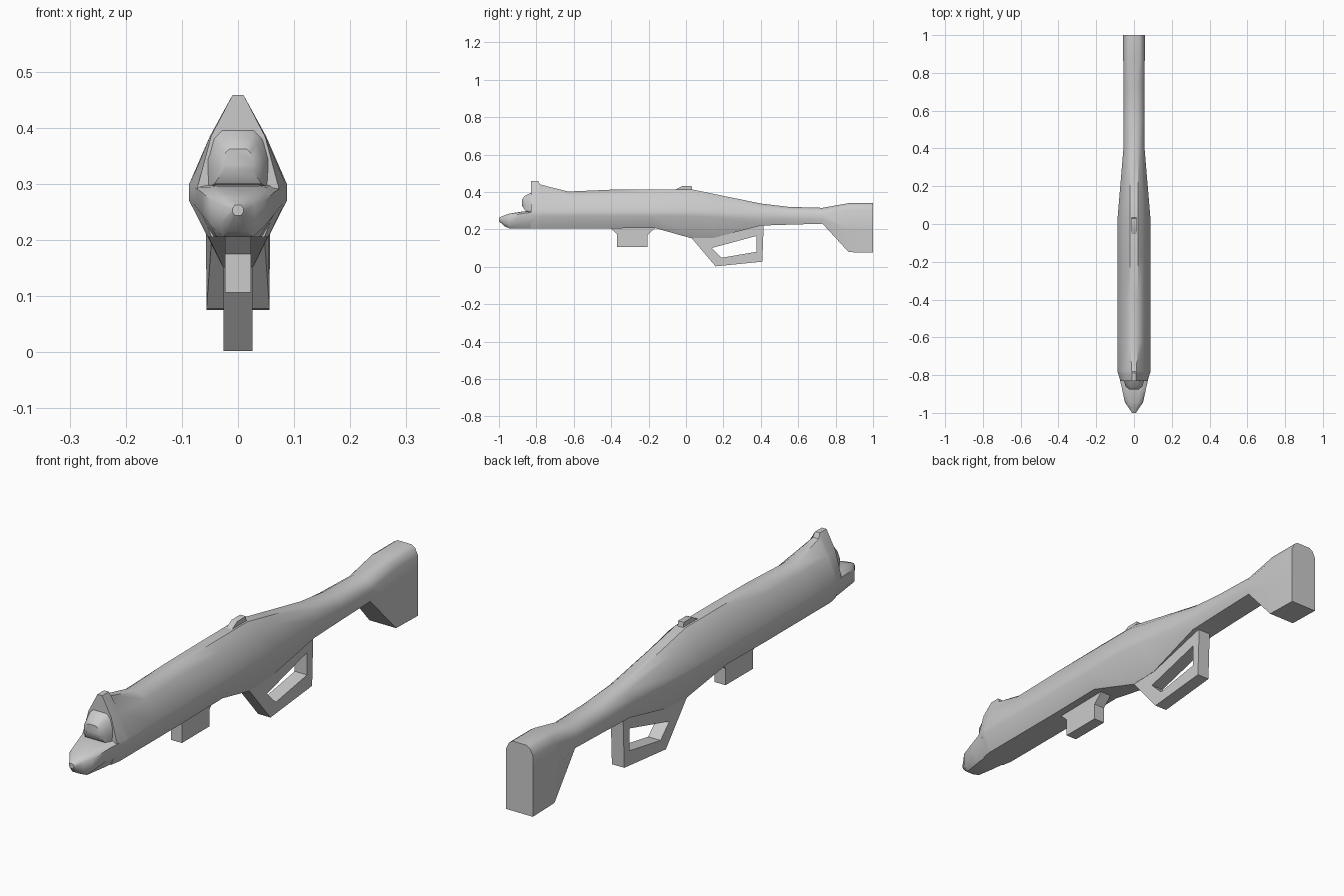
import bpy, bmesh


def finish(name, bm, angle=0.7):
    bmesh.ops.recalc_face_normals(bm, faces=bm.faces)
    mesh = bpy.data.meshes.new(name)
    bm.to_mesh(mesh)
    bm.free()
    ob = bpy.data.objects.new(name, mesh)
    bpy.context.collection.objects.link(ob)
    bpy.ops.object.select_all(action='DESELECT')
    ob.select_set(True)
    bpy.context.view_layer.objects.active = ob
    bpy.ops.object.shade_smooth_by_angle(angle=angle)
    return ob


def loft(name, stations):
    """Each station: y, then (half width, z) of top, shoulder, (w, z upper, z lower) of side, bottom."""
    bm = bmesh.new()
    rings = []
    for y, wt, zt, ws, zs, w, zm, zl, wb, zb in stations:
        half = [(wt, zt), (ws, zs), (w, zm), (w, zl), (wb, zb)]
        pts = half + [(-x, z) for x, z in reversed(half)]
        rings.append([bm.verts.new((x, y, z)) for x, z in pts])
    n = len(rings[0])
    for a, b in zip(rings, rings[1:]):
        for i in range(n):
            j = (i + 1) % n
            bm.faces.new((a[i], a[j], b[j], b[i]))
    bm.faces.new(rings[0])
    bm.faces.new(rings[-1])
    return finish(name, bm)


def plate(name, profile, w, hole=None):
    """Side profile (y, z) thickened across x; an optional hole has matching corners."""
    bm = bmesh.new()

    def ring(pts, x):
        return [bm.verts.new((x, y, z)) for y, z in pts]

    outer = [ring(profile, s * w) for s in (-1, 1)]
    inner = [ring(hole, s * w) for s in (-1, 1)] if hole else None
    n = len(profile)
    for loop in [outer] + ([inner] if hole else []):
        for i in range(n):
            j = (i + 1) % n
            bm.faces.new((loop[0][i], loop[0][j], loop[1][j], loop[1][i]))
    for s in (0, 1):
        if hole:
            for i in range(n):
                j = (i + 1) % n
                bm.faces.new((outer[s][i], outer[s][j], inner[s][j], inner[s][i]))
        else:
            bm.faces.new(outer[s])
    return finish(name, bm)


# Main body, from front hood through grip neck to butt stock
loft("body_and_stock", [
    (-0.83, .010, .458, .048, .385, .072, .295, .268, .047, .205),
    (-0.79, .010, .458, .050, .385, .085, .300, .270, .054, .205),
    (-0.78, .012, .440, .050, .385, .087, .300, .270, .054, .205),
    (-0.63, .020, .402, .050, .380, .087, .300, .270, .054, .205),
    (-0.40, .020, .412, .050, .385, .087, .300, .270, .054, .205),
    (-0.17, .020, .414, .050, .385, .087, .300, .270, .054, .208),
    (0.03, .020, .414, .050, .385, .087, .300, .270, .027, .152),
    (0.15, .020, .389, .046, .362, .077, .295, .265, .027, .155),
    (0.40, .020, .338, .040, .322, .056, .290, .255, .045, .220),
    (0.55, .020, .320, .042, .308, .055, .285, .255, .045, .225),
    (0.73, .020, .315, .042, .303, .055, .282, .252, .045, .230),
    (0.87, .030, .340, .045, .330, .057, .305, .200, .056, .078),
    (1.00, .030, .340, .045, .330, .057, .305, .200, .056, .075),
])

# Tapered lower fore end reaching out under the hood
loft("fore_end", [
    (-0.80, .040, .300, .060, .299, .080, .295, .265, .045, .205),
    (-0.87, .036, .296, .052, .294, .064, .285, .245, .038, .205),
    (-0.945, .020, .284, .036, .280, .048, .270, .225, .026, .205),
    (-0.97, .016, .275, .024, .270, .030, .262, .232, .018, .216),
    (-1.00, .006, .262, .008, .259, .010, .256, .250, .006, .244),
])

# Blunt nose filling the hood opening
loft("hood_nose", [
    (-0.82, .030, .400, .045, .385, .056, .345, .320, .055, .293),
    (-0.86, .022, .380, .034, .370, .045, .345, .325, .042, .300),
    (-0.876, .016, .362, .022, .356, .025, .345, .335, .025, .325),
])

# Small rear sight on the top ridge
plate("rear_sight", [(-.07, .405), (-.02, .432), (.03, .432), (.035, .405)], .012)

# Lower block with flared top
plate("magazine", [(-.41, .212), (-.37, .175), (-.37, .106), (-.205, .106),
                   (-.205, .17), (-.16, .212)], .023)

# Looped hand grip
plate("grip_loop",
      [(.03, .153), (.158, .002), (.408, .027), (.416, .24)], .026,
      [(.137, .10), (.19, .048), (.378, .08), (.378, .165)])
